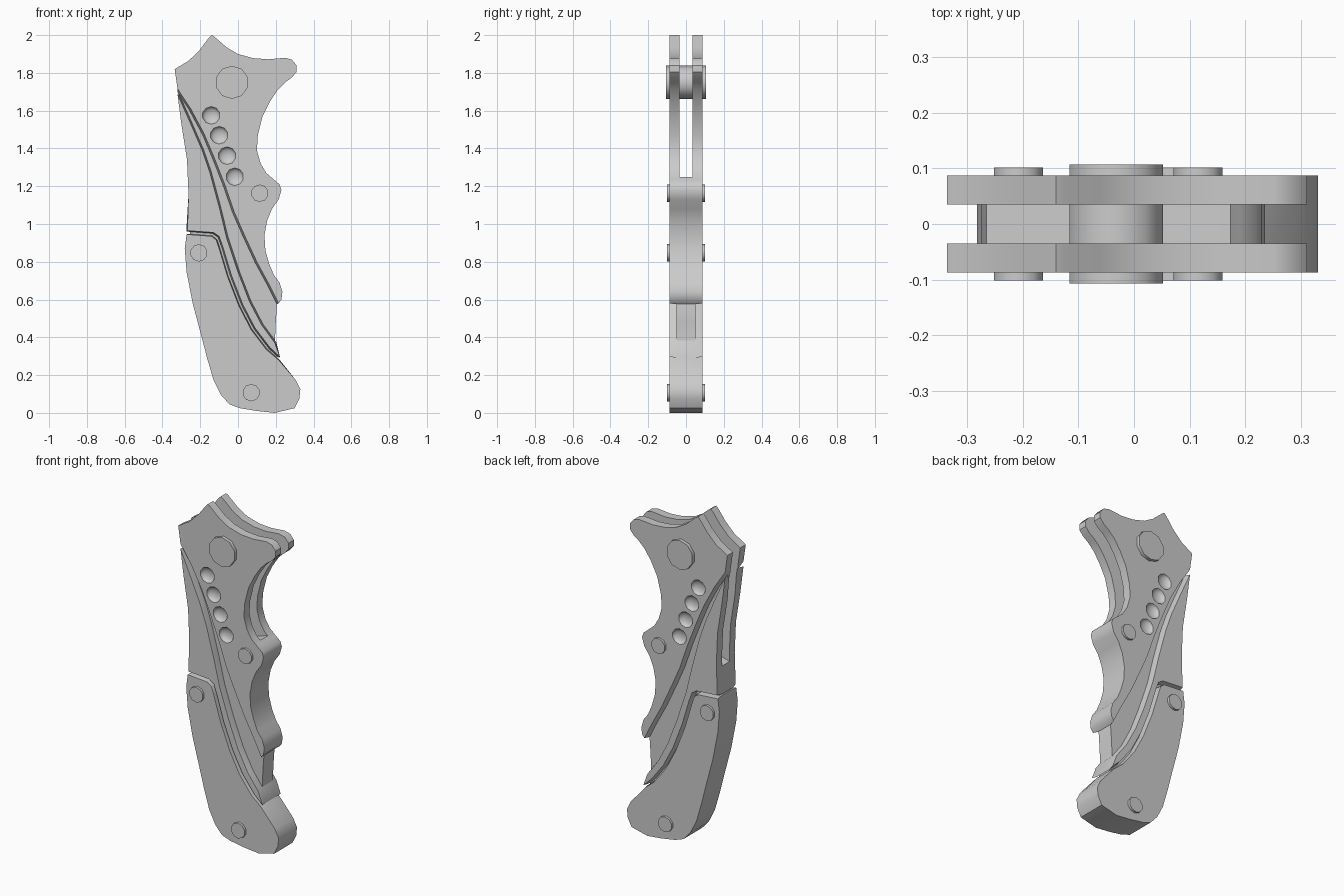
import bpy, bmesh, math
from mathutils import Matrix

if "Cube" in bpy.data.objects:
    bpy.data.objects.remove(bpy.data.objects["Cube"])

GREY = (0.6, 0.6, 0.6, 1)
steel = bpy.data.materials.new("plain grey")
steel.use_nodes = True
steel.diffuse_color = GREY
steel.node_tree.nodes["Principled BSDF"].inputs["Base Color"].default_value = GREY

HALF, CORE, SLOT = 0.087, 0.05, 0.035


def finish(name, bm):
    bmesh.ops.recalc_face_normals(bm, faces=bm.faces)
    mesh = bpy.data.meshes.new(name)
    bm.to_mesh(mesh)
    bm.free()
    obj = bpy.data.objects.new(name, mesh)
    bpy.context.collection.objects.link(obj)
    mesh.materials.append(steel)
    return obj


def loft(name, layers):
    """Skin a stack of matching outlines, each given as (y, points)."""
    bm = bmesh.new()
    rings = [[bm.verts.new((x, y, z)) for x, z in pts] for y, pts in layers]
    n = len(rings[0])
    for a, b in zip(rings, rings[1:]):
        for i in range(n):
            j = (i + 1) % n
            bm.faces.new((a[i], a[j], b[j], b[i]))
    bm.faces.new(rings[0])
    bm.faces.new(rings[-1])
    return finish(name, bm)


def slab(name, *runs):
    """Plate from runs of (points, shift); shifted runs slope outward to the core."""
    outer = [p for pts, _ in runs for p in pts]
    inner = [(x + s[0], z + s[1]) for pts, s in runs for x, z in pts]
    return loft(name, [(-HALF, outer), (-CORE, inner), (CORE, inner), (HALF, outer)])


def cylinder(name, x, z, radius, half):
    bm = bmesh.new()
    bmesh.ops.create_cone(bm, cap_ends=True, segments=10, radius1=radius, radius2=radius,
                          depth=2 * half, matrix=Matrix.Translation((x, 0, z))
                          @ Matrix.Rotation(math.pi / 2, 4, 'X'))
    return finish(name, bm)


def cut(obj, cutter):
    mod = obj.modifiers.new("cut", 'BOOLEAN')
    mod.operation, mod.solver, mod.object = 'DIFFERENCE', 'EXACT', cutter
    bpy.context.view_layer.objects.active = obj
    bpy.ops.object.modifier_apply(modifier=mod.name)


STAY = (0, 0)

# Upper scale: horned top, finger notches, and the long curved inlay edge
horned_edge = [(-.32, 1.715), (-.335, 1.82), (-.26, 1.865), (-.2, 1.925), (-.155, 1.985),
               (-.14, 2), (-.125, 1.992), (-.06, 1.935), (0, 1.9), (.08, 1.878), (.16, 1.872),
               (.25, 1.88), (.285, 1.87), (.31, 1.84), (.31, 1.805), (.285, 1.775), (.25, 1.75),
               (.21, 1.71), (.17, 1.65), (.13, 1.57), (.105, 1.47), (.1, 1.39), (.12, 1.32),
               (.15, 1.27), (.19, 1.235), (.22, 1.21), (.23, 1.18), (.215, 1.13), (.18, 1.08),
               (.155, 1.02), (.14, .94), (.145, .86), (.165, .79), (.19, .73), (.22, .69),
               (.235, .64), (.23, .6)]
inlay_top = [(.215, .58), (.165, .68), (.1, .8), (.035, .94), (-.02, 1.065), (-.07, 1.21),
             (-.125, 1.35), (-.18, 1.48), (-.25, 1.61), (-.31, 1.7)]
upper = slab("upper_scale", (horned_edge, STAY), (inlay_top, (-.009, -.005)))

# Spine scale: thin blade-shaped plate between the inlay and the butt
inlay_bottom = [(-.32, 1.685), (-.255, 1.54), (-.19, 1.39), (-.15, 1.275), (-.1, 1.09),
                (-.06, .925), (0, .745), (.06, .59), (.125, .465), (.195, .37)]
seam_top = [(.222, .297), (.17, .345), (.09, .45), (.025, .575), (-.035, .73), (-.08, .88),
            (-.1, .935), (-.13, .955), (-.268, .965)]
spine_edge = [(-.262, 1.155), (-.27, 1.34), (-.3, 1.53)]
spine = slab("spine_scale", (inlay_bottom, (.008, .004)), (seam_top, (-.006, -.005)),
             (spine_edge, STAY))

# Butt scale below the seam
butt_seam = [(-.272, .945), (-.14, .935), (-.115, .915), (-.1, .87), (-.055, .72),
             (.005, .565), (.07, .44), (.15, .335), (.215, .28)]
butt_edge = [(.305, .175), (.33, .125), (.325, .075), (.3, .025), (.195, 0), (.1, .01),
             (.01, .025), (-.045, .045), (-.09, .095), (-.13, .175), (-.165, .295),
             (-.2, .43), (-.24, .58), (-.272, .745), (-.282, .87)]
butt = slab("butt_scale", (butt_seam, (.004, .003)), (butt_edge, STAY))

# Recessed core showing in the inlay channel and the seam
core_edge = [(-.315, 1.69), (-.29, 1.53), (-.26, 1.34), (-.252, 1.155), (-.255, .96),
             (-.25, .85), (0, .45), (.18, .25), (.205, .3), (.195, .37), (.2, .48),
             (.207, .58), (.19, .64), (.14, .75), (.06, .95), (0, 1.1), (-.1, 1.35),
             (-.2, 1.55), (-.28, 1.68)]
core = loft("inlay_core", [(-CORE, core_edge), (CORE, core_edge)])

# Blade slot through the middle
slot_edge = [(-.6, 1.12), (-.265, 1.12), (.17, 1.25), (.6, 1.25), (.6, 2.3), (-.6, 2.3)]
slot = loft("slot_cutter", [(-SLOT, slot_edge), (SLOT, slot_edge)])
slot.hide_render = True
for part in (upper, spine, core):
    cut(part, slot)

# Row of dimples on both faces
bm = bmesh.new()
for x, z in [(-.142, 1.575), (-.1, 1.47), (-.058, 1.362), (-.017, 1.25)]:
    for side in (-1, 1):
        bmesh.ops.create_uvsphere(bm, u_segments=10, v_segments=8, radius=.047,
                                  matrix=Matrix.Translation((x, side * HALF, z))
                                  @ Matrix.Diagonal((1, .5, 1, 1))
                                  @ Matrix.Rotation(math.pi / 2, 4, 'X'))
dimples = finish("dimple_cutter", bm)
dimples.hide_render = True
cut(upper, dimples)
for helper in (slot, dimples):
    bpy.data.objects.remove(helper)

# Pivot barrel and rivets
parts = [upper, spine, butt, core, cylinder("pivot", -.032, 1.75, .088, .107)]
for name, x, z in [("finger_rivet", .115, 1.163), ("spine_rivet", -.207, .847),
                   ("butt_rivet", .07, .107)]:
    parts.append(cylinder(name, x, z, .046, .101))

# Smooth sides with crisp edges
bpy.ops.object.select_all(action='DESELECT')
for part in parts:
    part.select_set(True)
bpy.context.view_layer.objects.active = upper
bpy.ops.object.shade_smooth_by_angle(angle=math.radians(38))
